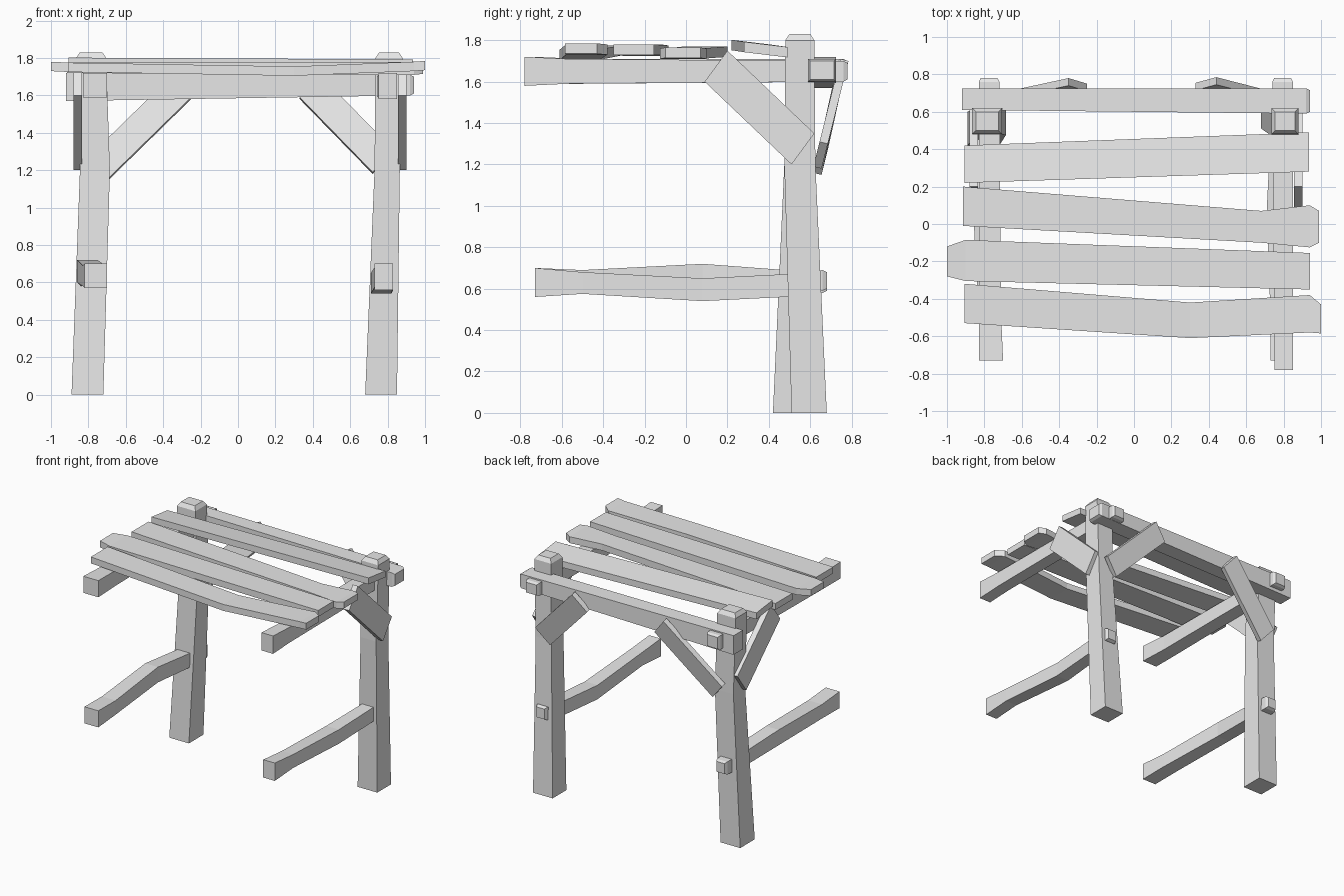
import bpy
import bmesh
from mathutils import Vector

default_cube = bpy.data.objects.get("Cube")
if default_cube:
    bpy.data.objects.remove(default_cube, do_unlink=True)

# One plain colour for all timber
timber = bpy.data.materials.new("plain_grey_timber")
timber.use_nodes = True
grey = (0.8, 0.8, 0.8, 1)
timber.diffuse_color = grey
timber.node_tree.nodes["Principled BSDF"].inputs["Base Color"].default_value = grey


def finish(name, mesh_data):
    """Turn a bmesh into a flat shaded timber object."""
    bmesh.ops.recalc_face_normals(mesh_data, faces=mesh_data.faces)
    mesh = bpy.data.meshes.new(name)
    mesh_data.to_mesh(mesh)
    mesh_data.free()
    mesh.materials.append(timber)
    timber_object = bpy.data.objects.new(name, mesh)
    bpy.context.collection.objects.link(timber_object)
    return timber_object


def chamfered(stations, inset, depth):
    """Pull in the last station so the timber has a chamfered end."""
    end, low_a, high_a, low_b, high_b = stations[-1]
    shoulder = (end - depth, low_a, high_a, low_b, high_b)
    tip = (end, low_a + inset, high_a - inset, low_b + inset, high_b - inset)
    return stations[:-1] + [shoulder, tip]


def timber_loft(name, axis, stations, tilt=0):
    """Loft rectangles (position, low a, high a, low b, high b) along an axis."""
    mesh_data = bmesh.new()
    rings = []
    for position, low_a, high_a, low_b, high_b in stations:
        corners = [(low_a, low_b), (high_a, low_b), (high_a, high_b), (low_a, high_b)]
        middle = (low_a + high_a) / 2
        ring = []
        for a, b in corners:
            b += tilt * (a - middle)
            place = {"x": (position, a, b), "y": (a, position, b), "z": (a, b, position)}
            ring.append(mesh_data.verts.new(place[axis]))
        rings.append(ring)
    for ring, following in zip(rings, rings[1:]):
        for i in range(4):
            j = (i + 1) % 4
            mesh_data.faces.new((ring[i], ring[j], following[j], following[i]))
    mesh_data.faces.new(rings[0])
    mesh_data.faces.new(rings[-1])
    return finish(name, mesh_data)


def brace(name, corner, along, across, thickness):
    """Skewed box spanned by three edge vectors from its lowest corner."""
    mesh_data = bmesh.new()
    bmesh.ops.create_cube(mesh_data, size=1)
    edges = [Vector(along), Vector(across), Vector(thickness)]
    for vert in mesh_data.verts:
        steps = [value + 0.5 for value in vert.co]
        vert.co = Vector(corner) + sum((e * s for e, s in zip(edges, steps)), Vector())
    return finish(name, mesh_data)


# Tapered posts with chamfered tops
right_post = [
    (0, -.89, -.72, .42, .60),
    (1.2, -.845, -.685, .475, .62),
    (1.83, -.865, -.705, .48, .62),
]
left_post = [
    (0, .68, .85, .51, .68),
    (1.2, .73, .865, .475, .625),
    (1.83, .735, .88, .48, .62),
]
for name, stations in (("right_post", right_post), ("left_post", left_post)):
    timber_loft(name, "z", chamfered(stations, inset=.02, depth=.03))

# Upper arms carrying the roof planks
right_upper_arm = [
    (-.73, -.83, -.70, 1.59, 1.72),
    (-.5, -.83, -.71, 1.59, 1.71),
    (.78, -.83, -.72, 1.60, 1.71),
]
left_upper_arm = [
    (-.78, .75, .85, 1.58, 1.72),
    (-.57, .75, .85, 1.59, 1.71),
    (.78, .74, .85, 1.60, 1.70),
]

# Lower arms, slightly bent
right_lower_arm = [
    (-.73, -.82, -.70, .57, .70),
    (-.5, -.83, -.71, .58, .69),
    (.08, -.86, -.75, .60, .72),
    (.48, -.84, -.73, .58, .69),
    (.68, -.82, -.73, .58, .68),
]
left_lower_arm = [
    (-.73, .73, .83, .56, .70),
    (-.5, .73, .83, .575, .68),
    (.08, .71, .82, .54, .65),
    (.48, .73, .83, .56, .67),
    (.68, .74, .83, .59, .69),
]
arms = {
    "right_upper_arm": right_upper_arm,
    "left_upper_arm": left_upper_arm,
    "right_lower_arm": right_lower_arm,
    "left_lower_arm": left_lower_arm,
}
for name, stations in arms.items():
    timber_loft(name, "y", chamfered(stations, inset=.01, depth=.02))

# Beam across the back of the posts
back_beam = [(-.92, .61, .725, 1.57, 1.72), (.94, .59, .725, 1.6, 1.71)]
timber_loft("back_beam", "x", chamfered(back_beam, inset=.01, depth=.02))

# Roof planks: (x, front y, back y, underside z) along each plank
plank_thickness = .05
planks = {
    "front_plank": [
        (-.905, -.53, -.32, 1.725),
        (.3, -.61, -.42, 1.705),
        (.94, -.58, -.38, 1.73),
        (1, -.585, -.43, 1.735),
    ],
    "second_plank": [
        (-1, -.28, -.12, 1.73),
        (-.9, -.305, -.085, 1.725),
        (.94, -.35, -.155, 1.73),
    ],
    "third_plank": [
        (-.915, -.01, .2, 1.72),
        (.68, -.1, .07, 1.71),
        (.94, -.125, .1, 1.71),
        (.99, -.1, .07, 1.715),
    ],
    "rear_plank": [
        (-.905, .22, .42, 1.74),
        (.935, .28, .49, 1.73),
    ],
}
for name, outline in planks.items():
    stations = [(x, front, back, under, under + plank_thickness)
                for x, front, back, under in outline]
    timber_loft(name, "x", stations, tilt=-.12 if name == "rear_plank" else 0)

# Back braces from the posts up to the back beam
brace("right_back_brace", corner=(-.69, .615, 1.16), along=(.44, .095, .43),
      across=(-.1, .03, .12), thickness=(0, .04, -.01))
brace("left_back_brace", corner=(.72, .615, 1.19), along=(-.39, .1, .4),
      across=(.11, .03, .12), thickness=(0, .04, -.01))

# Side braces from the posts up to the upper arms
for side, inner_face in ((-1, .835), (1, .855)):
    name = "left_side_brace" if side > 0 else "right_side_brace"
    brace(name, corner=(side * inner_face, .51, 1.2), along=(0, -.42, .4),
          across=(0, .11, .15), thickness=(side * .045, 0, 0))
